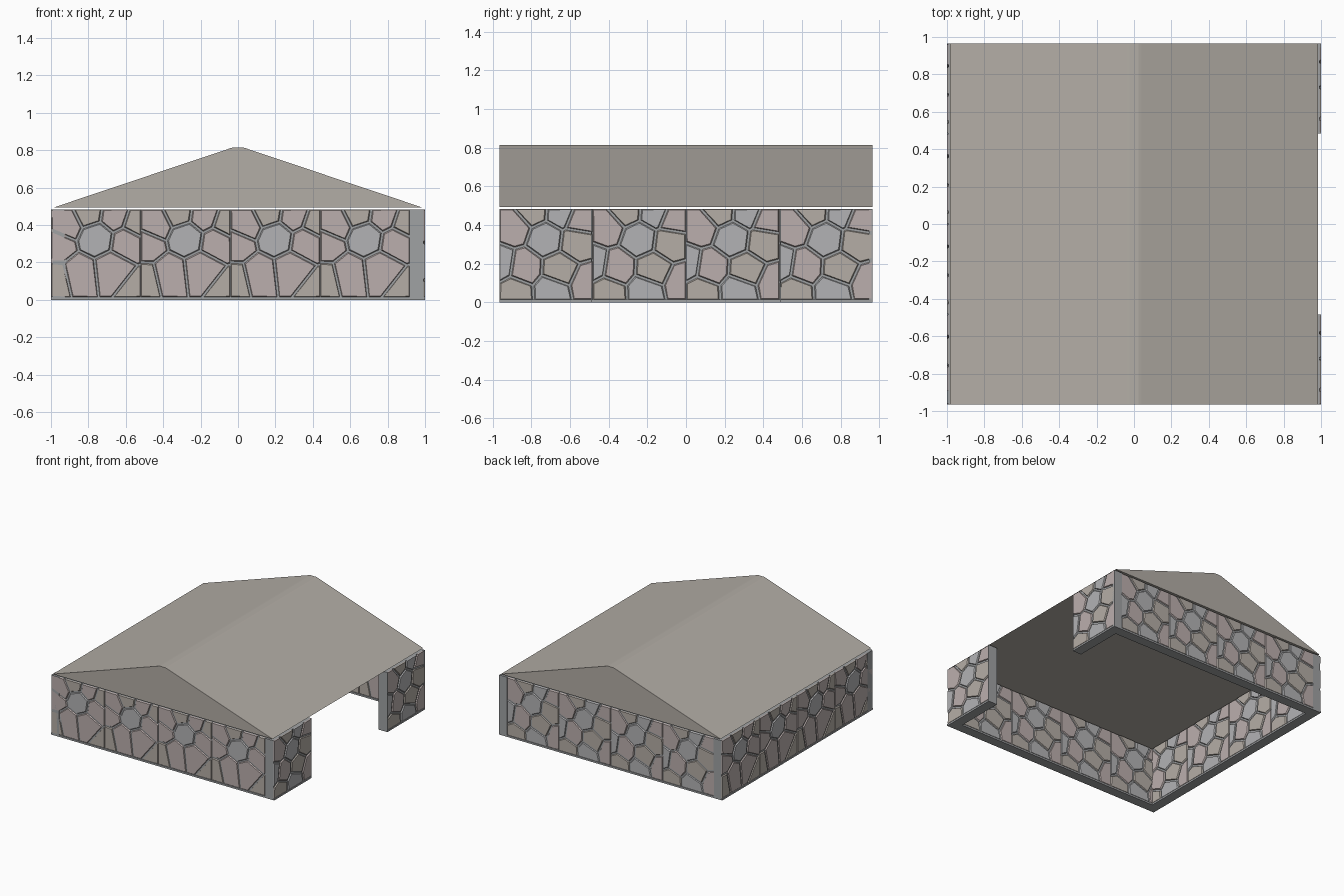
import bpy, bmesh
from mathutils import Vector

if "Cube" in bpy.data.objects:
    bpy.data.objects.remove(bpy.data.objects["Cube"])

UP = Vector((0, 0, 1))
H, T, D = 0.483, 0.08, 0.008      # wall height, wall thickness, stone relief
W, HX, HY = 0.48, 1.0, 0.965      # panel width, half extents


def material(name, rgb):
    m = bpy.data.materials.new(name)
    m.diffuse_color = (*rgb, 1)
    m.use_nodes = True
    m.node_tree.nodes["Principled BSDF"].inputs["Base Color"].default_value = m.diffuse_color
    return m


STONES = [material("pink_stone", (0.50, 0.43, 0.42)),
          material("tan_stone", (0.46, 0.42, 0.38)),
          material("grey_stone", (0.45, 0.45, 0.46))]
MORTAR = material("mortar", (0.35, 0.36, 0.37))
ROOF = material("roof_tan", (0.45, 0.42, 0.38))

# Stone centres in one panel: across, up, colour index
PANEL_A = [(.245, .335, 2), (.02, .11, 1), (.15, .14, 0), (.33, .16, 0), (.47, .05, 1),
           (.41, .31, 0), (.08, .41, 0), (.03, .29, 0), (.20, .47, 1), (.34, .45, 0), (.46, .41, 1)]
PANEL_B = [(.07, .39, 0), (.24, .33, 2), (.13, .18, 0), (.32, .47, 2), (.42, .43, 0),
           (.40, .31, 1), (.31, .17, 1), (.27, .06, 2), (.08, .05, 1), (.0, .2, 2),
           (.46, .10, 0), (.17, .48, 1)]


def clip(poly, p, n):
    """Keep the part of a 2D polygon where (q - p) . n <= 0."""
    out = []
    for a, b in zip(poly, poly[1:] + poly[:1]):
        da, db = (a - p).dot(n), (b - p).dot(n)
        if da <= 0:
            out.append(a)
        if da * db < 0:
            out.append(a.lerp(b, da / (da - db)))
    return out


def cells(seeds, gap=0.006, base=0.014):
    """Voronoi stones of one panel, separated by mortar gaps."""
    for i, (x, y, col) in enumerate(seeds):
        c = Vector((x, y))
        g = 0.002
        poly = [Vector(q) for q in ((g, base), (W - g, base), (W - g, H), (g, H))]
        for j, s in enumerate(seeds):
            if j != i:
                d = Vector(s[:2]) - c
                n = d.normalized()
                poly = clip(poly, c + d / 2 - n * gap, n)
        if len(poly) > 2:
            yield poly, col


def finish(bm, name, mats):
    me = bpy.data.meshes.new(name)
    bm.to_mesh(me)
    bm.free()
    for m in mats:
        me.materials.append(m)
    ob = bpy.data.objects.new(name, me)
    bpy.context.collection.objects.link(ob)
    return ob


def stone_face(name, seeds, start, normal, length, count=4):
    """A row of repeated stone panels; start is the lower left corner of the core face."""
    n = Vector(normal)
    along = UP.cross(n)
    stretch = length / (count * W)
    bm = bmesh.new()
    for k in range(count):
        for poly, col in cells(seeds):
            mid = sum(poly, Vector((0, 0))) / len(poly)
            top = [mid + (q - mid) * (1 - min(0.3, 0.006 / (q - mid).length)) for q in poly]
            ring = [[bm.verts.new(Vector(start) + along * ((q.x + k * W) * stretch)
                                  + UP * q.y + n * d) for q in pts]
                    for pts, d in ((poly, 0), (top, D))]
            faces = [bm.faces.new(ring[1])]
            for i in range(len(poly)):
                j = (i + 1) % len(poly)
                faces.append(bm.faces.new((ring[0][i], ring[0][j], ring[1][j], ring[1][i])))
            for f in faces:
                f.material_index = col
    finish(bm, name, STONES)


def box(name, lo, hi, mat):
    lo, hi = Vector(lo), Vector(hi)
    bm = bmesh.new()
    bmesh.ops.create_cube(bm, size=1)
    for v in bm.verts:
        v.co = (lo + hi) / 2 + v.co * (hi - lo)
    finish(bm, name, [mat])


def wall(name, lo, hi, axis, seeds_neg, seeds_pos, count):
    """Mortar core, full-width footing, and stones on both broad faces."""
    inset = Vector((D, 0, 0)) if axis == 0 else Vector((0, D, 0))
    a, b = Vector((*lo, 0)), Vector((*hi, 0))
    box(name + "_core", a + inset, b - inset + UP * H, MORTAR)
    box(name + "_footing", a, b + UP * 0.014, MORTAR)
    p, q = a + inset, b - inset
    length = (b - a)[1 - axis]
    if axis == 0:
        neg, pos, s, e = (-1, 0, 0), (1, 0, 0), (p.x, q.y, 0), (q.x, p.y, 0)
    else:
        neg, pos, s, e = (0, -1, 0), (0, 1, 0), (p.x, p.y, 0), (q.x, q.y, 0)
    stone_face(name + "_stones_a", seeds_neg, s, neg, length, count)
    stone_face(name + "_stones_b", seeds_pos, e, pos, length, count)


# Walls: the right side keeps only its two end panels, leaving a wide opening
wall("front_wall", (-HX, -HY), (HX - T, -HY + T), 1, PANEL_A, PANEL_B, 4)
wall("back_wall", (-HX + 0.07, HY - T), (HX - 0.07, HY), 1, PANEL_A, PANEL_B, 4)
wall("left_wall", (-HX, -HY), (-HX + T, HY), 0, PANEL_A, PANEL_B, 4)
wall("right_wall_front", (HX - T, -HY), (HX, -HY + W), 0, PANEL_A, PANEL_B, 1)
wall("right_wall_back", (HX - T, HY - W), (HX, HY), 0, PANEL_A, PANEL_B, 1)

# Plain corner strips and opening jambs, flush with the stones
for name, x, y in (("front_corner", HX - T, -HY), ("back_right_corner", HX - T + 0.01, HY - 0.02),
                   ("back_left_corner", -HX + D, HY - 0.02),
                   ("front_jamb", HX - T, -HY + W - 0.006), ("back_jamb", HX - T, HY - W)):
    jamb = "jamb" in name
    dx = T if jamb else T - D
    box(name, (x, y, 0), (x + dx - (0 if jamb else 0.002), y + (0.006 if jamb else 0.02), H), MORTAR)

# Gabled roof with a narrow softened ridge, floating just above the walls
profile = [(-0.985, 0.494), (0.985, 0.494), (0.04, 0.811), (0.025, 0.815),
           (-0.025, 0.815), (-0.04, 0.811)]
bm = bmesh.new()
f = bm.faces.new([bm.verts.new((x, -HY, z)) for x, z in profile])
ext = bmesh.ops.extrude_face_region(bm, geom=[f])["geom"]
bmesh.ops.translate(bm, vec=(0, 2 * HY, 0), verts=[g for g in ext if isinstance(g, bmesh.types.BMVert)])
if not any(g.is_valid and len(g.verts) == 6 and g.calc_center_median().y < 0 for g in bm.faces):
    bm.faces.new([v for v in bm.verts if v.co.y < 0])
bmesh.ops.recalc_face_normals(bm, faces=bm.faces)
finish(bm, "roof", [ROOF])
